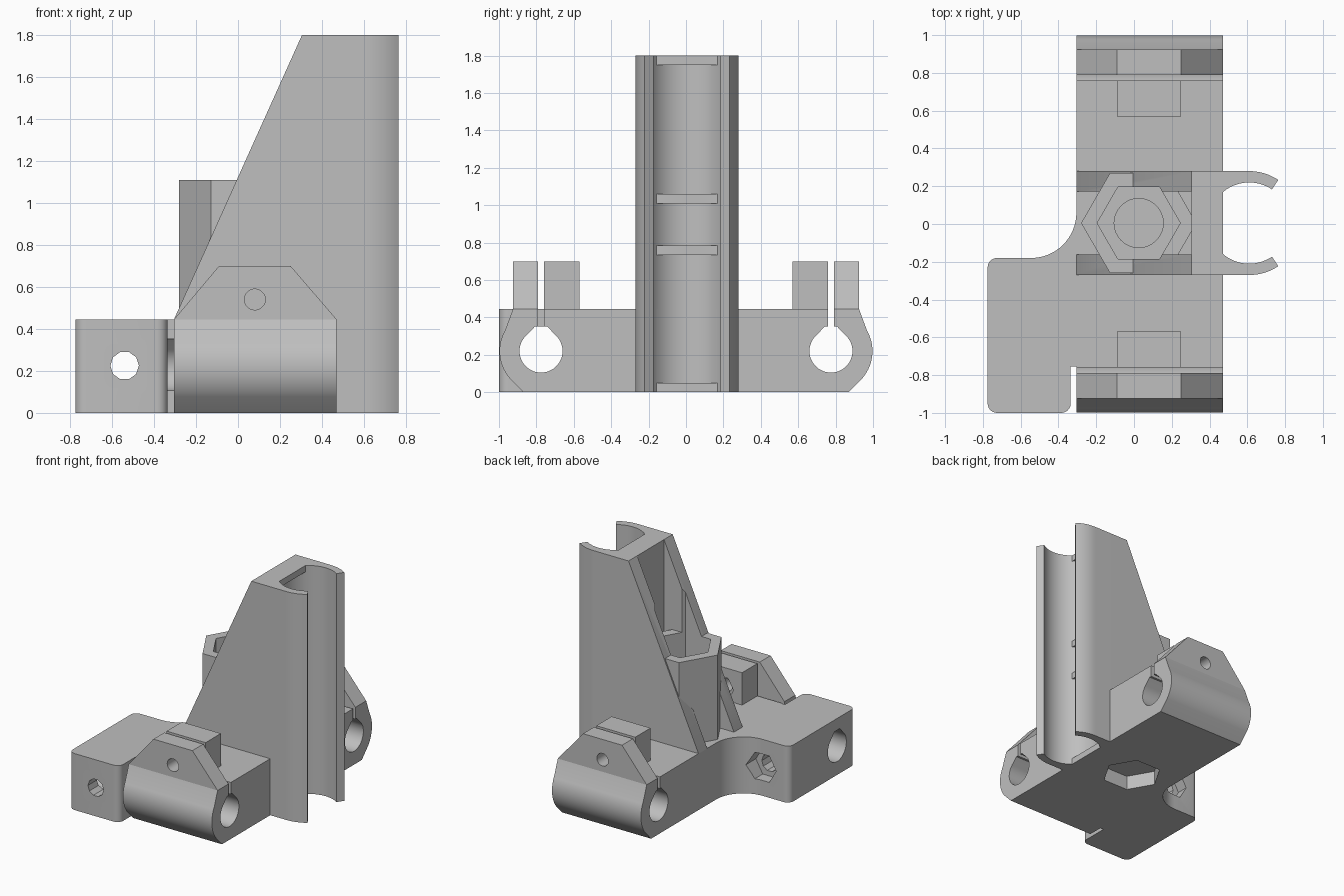
import bpy, bmesh
from math import sin, cos, radians

if "Cube" in bpy.data.objects:
    bpy.data.objects.remove(bpy.data.objects["Cube"], do_unlink=True)

grey = bpy.data.materials.new("plain grey plastic")
grey.use_nodes = True
colour = (0.52, 0.52, 0.52, 1)
grey.diffuse_color = colour
grey.node_tree.nodes["Principled BSDF"].inputs["Base Color"].default_value = colour


def arc(cx, cy, r, start, end, n=12):
    """Points on an arc, angles in degrees."""
    angles = [radians(start + (end - start) * i / n) for i in range(n + 1)]
    return [(cx + r * cos(a), cy + r * sin(a)) for a in angles]


def ring(cx, cy, r, sides, turn=0):
    return arc(cx, cy, r, turn, turn + 360, sides)[:-1]


def rect(a0, a1, b0, b1):
    return [(a0, b0), (a1, b0), (a1, b1), (a0, b1)]


def prism(name, axis, points, lo, hi):
    """Extrude a 2D outline along one axis."""
    place = {"x": lambda a, b, t: (t, a, b),
             "y": lambda a, b, t: (a, t, b),
             "z": lambda a, b, t: (a, b, t)}[axis]
    bm = bmesh.new()
    ends = [[bm.verts.new(place(a, b, t)) for a, b in points] for t in (lo, hi)]
    bm.faces.new(ends[0])
    bm.faces.new(ends[1])
    for i in range(len(points)):
        j = (i + 1) % len(points)
        bm.faces.new((ends[0][i], ends[0][j], ends[1][j], ends[1][i]))
    bmesh.ops.recalc_face_normals(bm, faces=bm.faces)
    mesh = bpy.data.meshes.new(name)
    bm.to_mesh(mesh)
    bm.free()
    mesh.materials.append(grey)
    ob = bpy.data.objects.new(name, mesh)
    bpy.context.collection.objects.link(ob)
    return ob


cutters = []


def cutter(name, axis, points, lo, hi):
    ob = prism(name, axis, points, lo, hi)
    ob.hide_render = True
    cutters.append(ob)
    return ob


def cut(ob, *tools):
    bpy.context.view_layer.objects.active = ob
    for tool in tools:
        mod = ob.modifiers.new(tool.name, "BOOLEAN")
        mod.operation = "DIFFERENCE"
        mod.solver = "EXACT"
        mod.object = tool
        bpy.ops.object.modifier_apply(modifier=mod.name)


TOP, HEIGHT = 0.445, 1.8
LEFT, RIGHT = -0.305, 0.47
ROD_Y, ROD_Z = 0.775, 0.22
NUT = (0.025, 0.005)
BEARING = (0.61, 0.005)

# Shared cutters: rod bores with a flattened teardrop roof, clamp slots
rod_bores, slots = {}, {}
for side, s in (("front", -1), ("back", 1)):
    bore = arc(s * ROD_Y, ROD_Z, 0.115, 135, 405, 36)
    bore += [(s * ROD_Y + d, ROD_Z + 0.132) for d in (0.032, -0.032)]
    rod_bores[side] = cutter(side + "_rod_bore", "x", bore, -1, 1)
    slots[side] = cutter(side + "_clamp_slot", "x",
                         rect(s * ROD_Y - 0.015, s * ROD_Y + 0.015, 0.25, 0.6), -0.5, 0.6)
bearing_bore = cutter("bearing_bore", "z", ring(*BEARING, 0.215, 64), -0.1, 2)
nut_pocket = cutter("nut_pocket", "z", ring(*NUT, 0.22, 6), 0.2, 2)
nut_trap = cutter("lower_nut_trap", "z", ring(*NUT, 0.22, 6), -0.1, 0.113)
screw_hole = cutter("screw_hole", "z", ring(*NUT, 0.13, 32), 0.122, 0.25)

# Base block with rounded ends
half = [(0.87, 0)] + arc(ROD_Y, ROD_Z, 0.222, -40, 30, 14) + [(0.925, TOP)]
base = prism("base", "x", half + [(-y, z) for y, z in reversed(half)], LEFT, RIGHT)
cut(base, *rod_bores.values(), *slots.values(), bearing_bore,
    nut_pocket, nut_trap, screw_hole)

# Belt-side tab with rounded corners and a large inner fillet
r = 0.05
outline = arc(-0.725, -0.95, r, 180, 270, 6) + arc(-0.385, -0.95, r, 270, 360, 6)
outline += [(-0.335, -0.755), (-0.29, -0.755), (-0.29, 0.06)]
outline += arc(-0.545, 0.06, 0.24, 0, -90, 16) + arc(-0.725, -0.23, r, 90, 180, 6)
tab = prism("side_tab", "z", outline, 0, TOP)
tab_hole = cutter("tab_bolt_hole", "y", ring(-0.54, 0.225, 0.068, 10), -1.1, 0.1)
tab_nut = cutter("tab_nut_trap", "y", ring(-0.54, 0.225, 0.12, 6), -0.27, 0.1)
cut(tab, rod_bores["front"], tab_hole, tab_nut)

# Clamp ears at both ends
bolt = (0.08, 0.54)
for side, s in (("front", -1), ("back", 1)):
    hole = cutter(side + "_ear_hole", "y", ring(*bolt, 0.05, 20), s * 0.5, s * 1.05)
    trap = cutter(side + "_ear_nut_trap", "y", ring(*bolt, 0.095, 6), s * 0.5, s * 0.62)
    outer = prism(side + "_outer_ear", "y",
                  [(LEFT, TOP), (-0.09, 0.7), (0.25, 0.7), (RIGHT, TOP)],
                  s * 0.79, s * 0.925)
    inner = prism(side + "_inner_ear", "y", rect(-0.09, 0.25, TOP - 0.01, 0.7),
                  s * 0.57, s * 0.76)
    cut(outer, hole)
    cut(inner, hole, trap)

# Sloped tower walls
slope = [(LEFT, TOP - 0.01), (LEFT, TOP), (0.305, HEIGHT), (0.305, TOP - 0.01)]
for name, y0, y1 in (("front_wall", -0.27, -0.162), ("back_wall", 0.172, 0.28)):
    cut(prism(name, "y", slope, y0, y1), nut_pocket)

# Upright clip that grips the round bearings
clip = [(0.305, 0.28)] + arc(*BEARING, 0.275, 90, 56, 10)
clip += arc(*BEARING, 0.215, 56, 304, 48)
clip += arc(*BEARING, 0.275, 304, 270, 10) + [(0.305, -0.27)]
prism("bearing_clip", "z", clip, 0, HEIGHT)

# Ribs that hold the bearings in height
for i, z in enumerate((0, 0.735, 1.01, HEIGHT - 0.05)):
    prism("bearing_rib_%d" % (i + 1), "z", rect(0.37, RIGHT, -0.158, 0.168), z, z + 0.05)

# Hexagonal nut column
column = prism("nut_column", "z", ring(*NUT, 0.305, 6), TOP - 0.01, 1.11)
cut(column, nut_pocket)

# Remove cutters, then smooth the curved faces
for tool in cutters:
    bpy.data.objects.remove(tool, do_unlink=True)
bpy.ops.object.select_all(action="DESELECT")
for ob in bpy.context.collection.objects:
    if ob.type == "MESH":
        ob.select_set(True)
        bpy.context.view_layer.objects.active = ob
bpy.ops.object.shade_smooth_by_angle(angle=radians(25))
